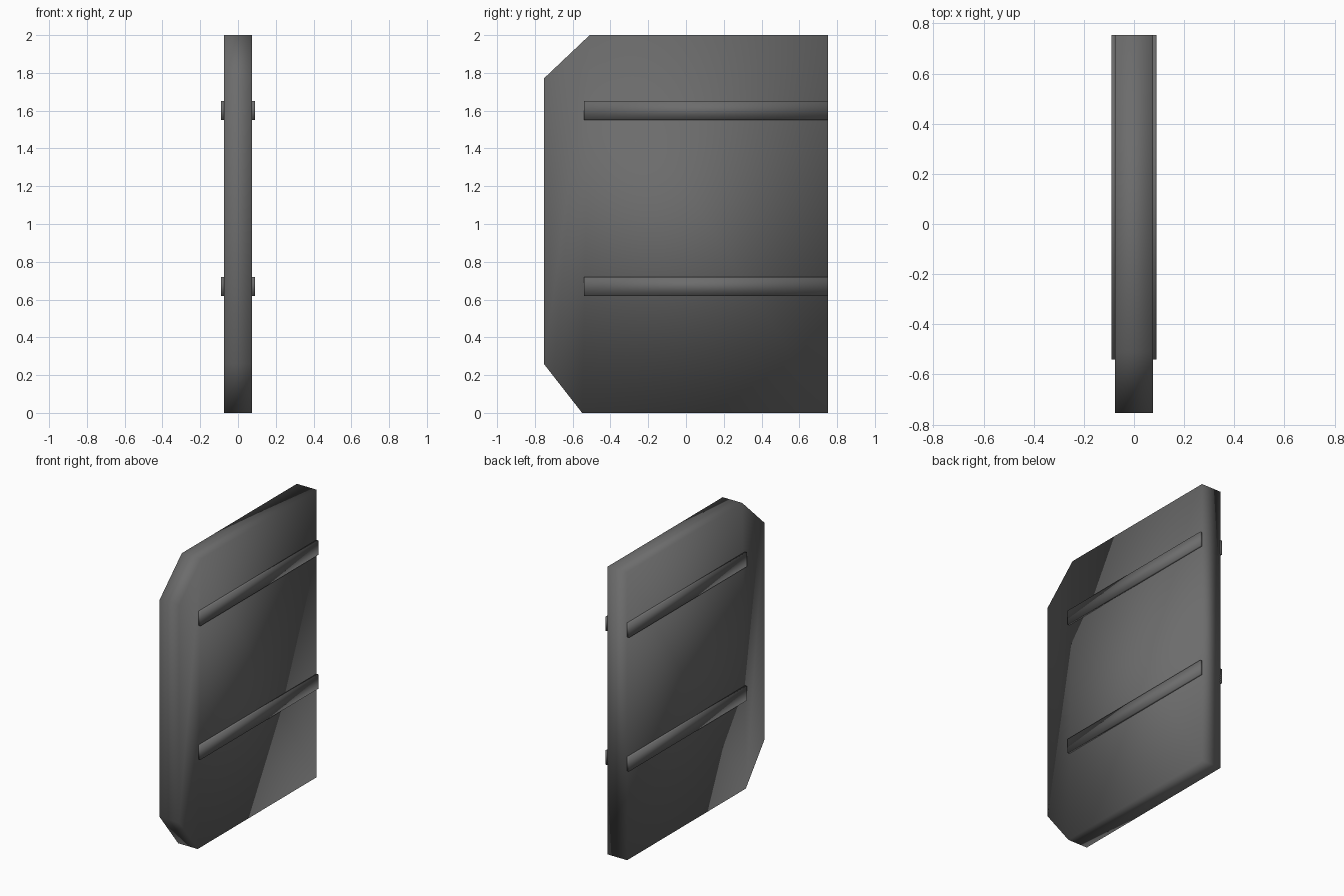
import bpy
import bmesh

if "Cube" in bpy.data.objects:
    bpy.data.objects.remove(bpy.data.objects["Cube"])

grey = bpy.data.materials.new("dark grey")
grey.diffuse_color = (0.15, 0.15, 0.15, 1)
grey.use_nodes = True
grey.node_tree.nodes["Principled BSDF"].inputs["Base Color"].default_value = grey.diffuse_color


def extruded(name, profile, faces, x0, x1):
    """Extrude a YZ outline, capped by the given faces, along x; shade it softly."""
    bm = bmesh.new()
    n = len(profile)
    a = [bm.verts.new((x0, y, z)) for y, z in profile]
    b = [bm.verts.new((x1, y, z)) for y, z in profile]
    for f in faces:
        bm.faces.new([a[i] for i in f])
        bm.faces.new([b[i] for i in reversed(f)])
    for i in range(n):
        j = (i + 1) % n
        bm.faces.new((a[i], a[j], b[j], b[i]))
    bmesh.ops.recalc_face_normals(bm, faces=bm.faces)
    for f in bm.faces:
        f.smooth = True
    mesh = bpy.data.meshes.new(name)
    bm.to_mesh(mesh)
    bm.free()
    mesh.materials.append(grey)
    obj = bpy.data.objects.new(name, mesh)
    bpy.context.collection.objects.link(obj)
    return obj


BACK = 0.753

# Main slab with two cut front corners
extruded("panel",
         [(-0.55, 0), (BACK, 0), (BACK, 2), (-0.51, 2), (-BACK, 1.77), (-BACK, 0.26)],
         [(0, 1, 2, 3), (0, 3, 4, 5)], -0.075, 0.075)

# Raised horizontal bands on both sides
for level, z in (("lower", 0.62), ("upper", 1.55)):
    outline = [(-0.54, z), (BACK, z), (BACK, z + 0.10), (-0.54, z + 0.10)]
    band = extruded(level + "_band", outline, [(0, 1, 2, 3)], 0.074, 0.09)
    band.modifiers.new("mirror", 'MIRROR').use_axis[0] = True
